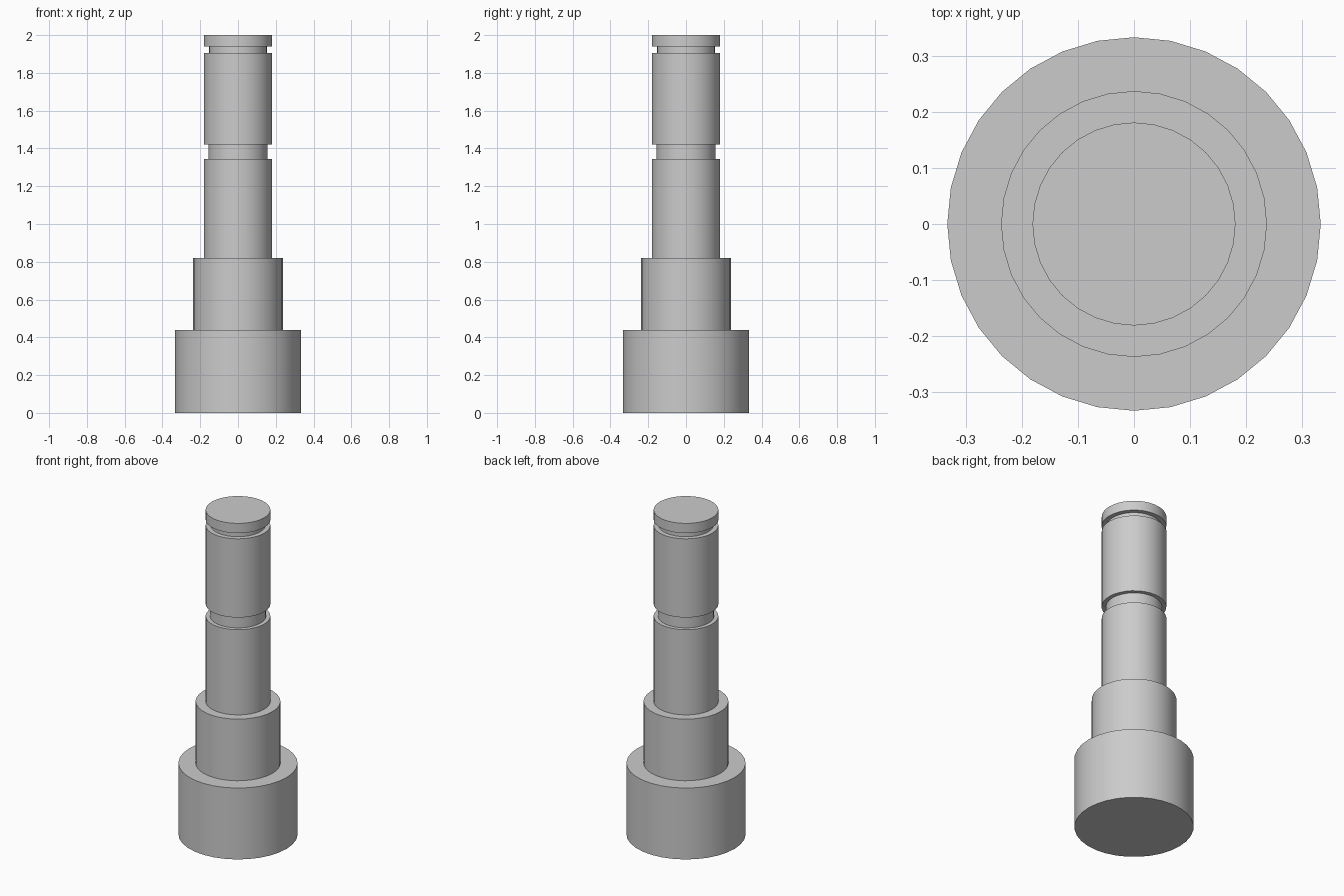
import bpy, bmesh, math

if "Cube" in bpy.data.objects:
    bpy.data.objects.remove(bpy.data.objects["Cube"])

SIDES = 32

def lathe(name, profile):
    """Revolve an (r, z) profile around z, with capped ends."""
    bm = bmesh.new()
    rings = [[bm.verts.new((r * math.cos(2 * math.pi * i / SIDES),
                            r * math.sin(2 * math.pi * i / SIDES), z))
              for i in range(SIDES)] for r, z in profile]
    for a, b in zip(rings, rings[1:]):
        for i in range(SIDES):
            j = (i + 1) % SIDES
            bm.faces.new((a[i], a[j], b[j], b[i]))
    bm.faces.new(rings[0][::-1])
    bm.faces.new(rings[-1])
    mesh = bpy.data.meshes.new(name)
    bm.to_mesh(mesh)
    bm.free()
    obj = bpy.data.objects.new(name, mesh)
    bpy.context.collection.objects.link(obj)
    bpy.context.view_layer.objects.active = obj
    obj.select_set(True)
    bpy.ops.object.shade_smooth_by_angle(angle=math.radians(30))
    obj.select_set(False)
    return obj

# (radius, bottom, top) of each cylindrical step of the turned pin
steps = [
    (0.333, 0.00, 0.44),    # base
    (0.237, 0.44, 0.82),    # collar
    (0.181, 0.82, 1.345),   # lower shaft
    (0.157, 1.345, 1.42),   # wide groove
    (0.181, 1.42, 1.905),   # upper shaft
    (0.153, 1.905, 1.94),   # narrow groove
    (0.181, 1.94, 2.00),    # cap
]
lathe("stepped_pin", [(r, z) for r, lo, hi in steps for z in (lo, hi)])
